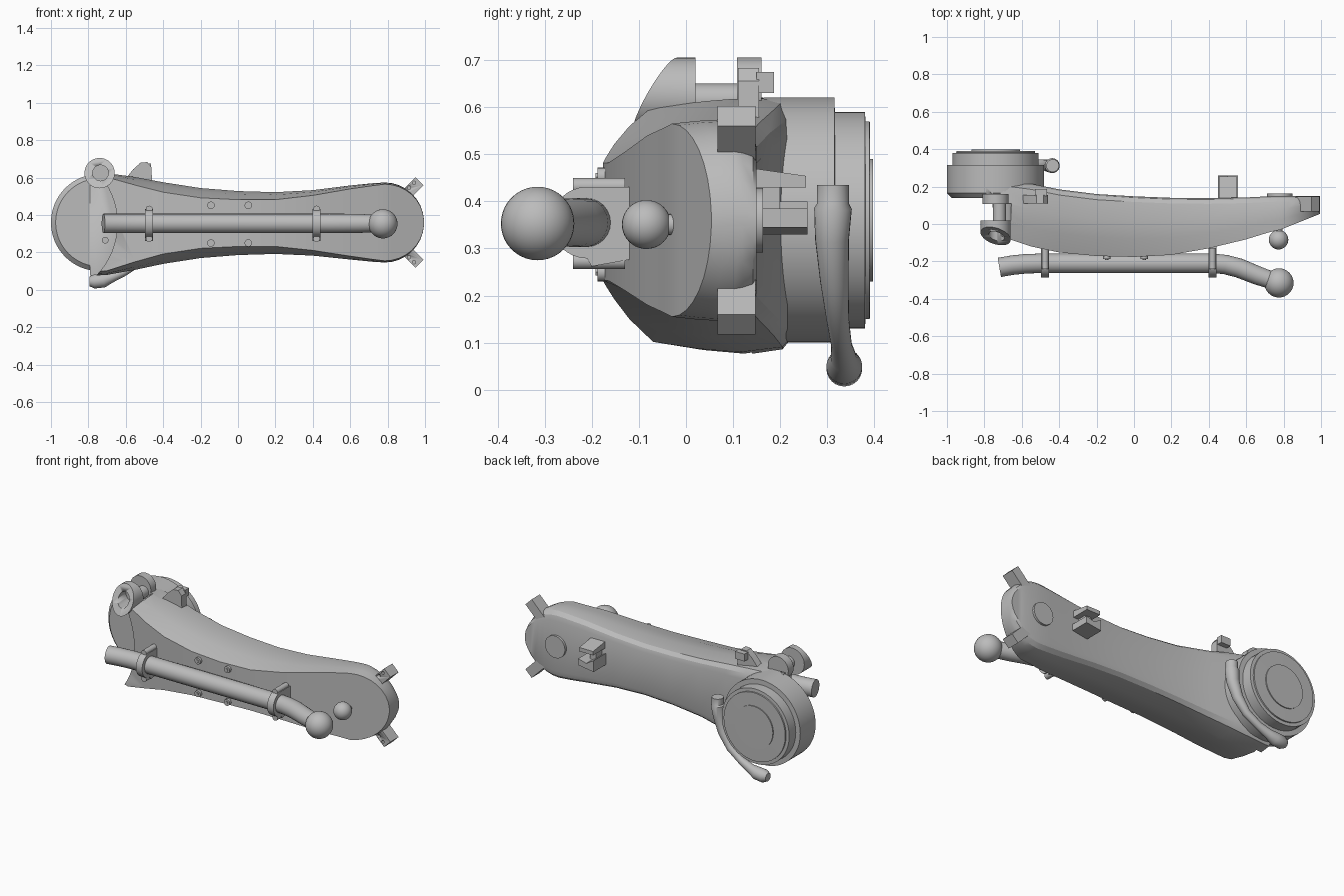
import bpy, bmesh, math
from mathutils import Vector, Matrix

if "Cube" in bpy.data.objects:
    bpy.data.objects.remove(bpy.data.objects["Cube"])

grey = bpy.data.materials.new("satin_grey")
grey.use_nodes = True
COLOUR = (0.5, 0.5, 0.5, 1)
grey.diffuse_color = COLOUR
grey.node_tree.nodes["Principled BSDF"].inputs["Base Color"].default_value = COLOUR
MID = 0.355      # height of the arm axis


def finish(name, bm, angle=35):
    bmesh.ops.recalc_face_normals(bm, faces=bm.faces)
    mesh = bpy.data.meshes.new(name)
    bm.to_mesh(mesh)
    bm.free()
    mesh.materials.append(grey)
    ob = bpy.data.objects.new(name, mesh)
    bpy.context.collection.objects.link(ob)
    bpy.ops.object.select_all(action='DESELECT')
    ob.select_set(True)
    bpy.context.view_layer.objects.active = ob
    bpy.ops.object.shade_smooth_by_angle(angle=math.radians(angle))
    return ob


def skin(name, rings, angle=35):
    """Closed rings joined into a capped tube."""
    bm = bmesh.new()
    loops = [[bm.verts.new(p) for p in ring] for ring in rings]
    n = len(loops[0])
    for a, b in zip(loops, loops[1:]):
        for i in range(n):
            j = (i + 1) % n
            bm.faces.new((a[i], a[j], b[j], b[i]))
    bm.faces.new(loops[0])
    bm.faces.new(loops[-1])
    return finish(name, bm, angle)


def turned(name, x, z, profile, sides=48):
    """Profile of (radius, y) turned about an axis along y."""
    turns = [2 * math.pi * i / sides for i in range(sides)]
    return skin(name, [[(x + r * math.cos(t), y, z + r * math.sin(t)) for t in turns]
                       for r, y in profile])


def pin(name, x, z, r, y0, y1, sides=32):
    return turned(name, x, z, [(r, y0), (r, y1)], sides)


def prism(name, outline, y0, y1):
    return skin(name, [[(x, y, z) for x, z in outline] for y in (y0, y1)])


def ball(name, loc, r):
    bm = bmesh.new()
    bmesh.ops.create_uvsphere(bm, u_segments=32, v_segments=20, radius=r,
                              matrix=Matrix.Translation(loc))
    return finish(name, bm)


def box(name, lo, hi):
    return prism(name, [(lo[0], lo[2]), (hi[0], lo[2]), (hi[0], hi[2]), (lo[0], hi[2])],
                 lo[1], hi[1])


def pipe(name, points, radii, sides=24):
    """Round tube that follows a path, with a radius at each point."""
    pts = [Vector(p) for p in points]
    rings = []
    for i, p in enumerate(pts):
        d = (pts[min(i + 1, len(pts) - 1)] - pts[max(i - 1, 0)]).normalized()
        u = d.cross(Vector((0, 1, 0.01))).normalized()
        v = d.cross(u)
        rings.append([p + radii[i] * (u * math.cos(t) + v * math.sin(t))
                      for t in (2 * math.pi * k / sides for k in range(sides))])
    return skin(name, rings)


def cut(target, cutter):
    cutter.hide_render = True
    cutter.display_type = 'WIRE'
    cutter.hide_set(True)
    mod = target.modifiers.new("cut", 'BOOLEAN')
    mod.operation = 'DIFFERENCE'
    mod.solver = 'EXACT'
    mod.object = cutter


# Arm body: x, front y, back y, front half height, full half height, centre height
stations = [
    (-.79, -.03, .235, .255, .275, .35), (-.7, -.07, .235, .25, .272, .352),
    (-.55, -.12, .215, .205, .248, .355), (-.4, -.152, .185, .165, .218, .357),
    (-.2, -.171, .16, .135, .187, .357), (0, -.176, .148, .125, .171, .357),
    (.2, -.165, .14, .125, .165, .357), (.4, -.13, .138, .147, .175, .358),
    (.6, -.082, .142, .18, .198, .36), (.72, -.045, .148, .197, .21, .36)]
for k in range(0, 9):                      # rounded far end
    a = math.radians(86 * k / 8)
    x = .785 + .21 * math.sin(a)
    stations.append((x, -.03 + .4 * (x - .785), .15, .205 * math.cos(a),
                     .214 * math.cos(a), .36))


def section(x, yf, yb, hf, h, zc):
    ym = yf + .6 * (yb - yf)
    half = [(yf, hf), ((yf + ym) / 2, hf + .65 * (h - hf)), (ym, h),
            (yb - .03, h * .96), (yb - .008, h * .86), (yb, h * .72)]
    return [(x, y, zc + z) for y, z in half] + [(x, y, zc - z) for y, z in reversed(half)]


body = skin("arm_body", [section(*s) for s in stations], 28)
cut(body, pin("end_scoop_cutter", -1.045, MID, .4, -.5, .14, 64))
cut(body, pin("clevis_gap_cutter", -.74, .63, .085, .02, .11))

# Clevis at the upper near end
front_lug = pin("front_lug", -.74, .624, .081, -.1, .02, 40)
for v in front_lug.data.vertices:          # slanted front face
    if v.co.y < 0:
        v.co.y = -.02 - .55 * (.705 - v.co.z) - .25 * (v.co.x + .74)
hole = pin("lug_hole_cutter", -.735, .625, .042, -.3, .018)
cut(front_lug, hole)
cut(body, hole)
pin("rear_lug", -.74, .635, .07, .108, .16)
pin("clevis_pin", -.72, .615, .035, .015, .12)
prism("latch_fin", [(-.62, .57), (-.56, .645), (-.52, .68), (-.485, .683), (-.462, .655),
                    (-.46, .56)], .11, .155)
box("latch_tab", (-.53, .15, .63), (-.465, .187, .675))

# Joint drum with stepped rear
turned("joint_drum", -.74, .36, [(.235, .14), (.26, .165), (.26, .315), (.23, .316),
                                 (.23, .38), (.21, .381), (.21, .39), (.13, .391),
                                 (.13, .397)], 64)
pin("drum_bolt", -.71, .265, .018, .115, .145, 12)

# Clamp lever around the drum
pipe("drum_lever", [(-.435, .312, .435), (-.435, .312, .395), (-.437, .312, .385),
                    (-.445, .31, .32), (-.475, .315, .23), (-.53, .322, .15),
                    (-.61, .33, .095), (-.68, .335, .065), (-.72, .336, .05),
                    (-.77, .336, .045), (-.795, .336, .045)],
     [.034, .034, .04, .036, .03, .024, .022, .028, .038, .038, .025])

# Far end boss, grip pads and rear bracket
pin("end_boss", .78, .36, .068, .14, .163)
for side in (1, -1):
    level = "upper" if side > 0 else "lower"
    spin = Matrix.Rotation(-side * math.radians(45), 4, 'Y')
    spot = Matrix.Translation((.925, 0, .36 + side * .175))

    def place(ob):
        ob.data.transform(spot @ spin)
        ob.data.update()
        return ob

    pad = place(box(level + "_pad", (-.065, .067, -.03), (.065, .147, .03)))
    for i in (-1, 0, 1):
        cut(pad, place(pin(level + "_pad_hole_cutter", i * .038, side * .015, .009,
                           .03, .11, 12)))

box("bracket_spine", (.475, .13, .34), (.515, .2, .46))
prism("bracket_foot", [(.45, .33), (.555, .345), (.555, .385), (.5, .37), (.45, .4)], .13, .258)
blade = box("bracket_blade", (.455, .13, .43), (.55, .255, .472))
for v in blade.data.vertices:
    if v.co.y > .2 and v.co.z > .45:
        v.co.z -= .018

# Guide rod with its balls
pipe("guide_rod", [(-.72, -.232, MID), (-.65, -.22, MID), (-.58, -.213, MID),
                   (-.5, -.21, MID), (.42, -.21, MID), (.49, -.217, MID),
                   (.56, -.235, MID), (.66, -.275, MID), (.775, -.315, MID)],
     [.052] * 7 + [.05, .045])
ball("rod_ball", (.775, -.315, .353), .078)
ball("small_ball", (.773, -.084, .351), .052)
pin("small_ball_stem", .773, .351, .022, -.08, .0, 20)

# Rod clamps: ring, block and foot tab
for name, x in (("near_clamp", -.475), ("far_clamp", .42)):
    ring = [(-.21 + .076 * math.cos(t), MID + .076 * math.sin(t))
            for t in (math.radians(90 + 180 * k / 16) for k in range(17))]
    outline = ring + [(-.205, .27), (-.22 + .02, .262), (-.1, .28), (-.1, .43)]
    skin(name, [[(x + dx, y, z) for y, z in outline] for dx in (-.021, .021)])
    pin(name + "_upper_ear", x, .432, .018, -.24, -.13, 16)
    pin(name + "_lower_ear", x, .274, .018, -.24, -.13, 16)

# Face screws
for x in (-.145, .055):
    for z in (.25, .452):
        pin("face_screw", x, z, .02, -.188, -.16, 16)
        pin("screw_core", x, z, .009, -.192, -.18, 6)
